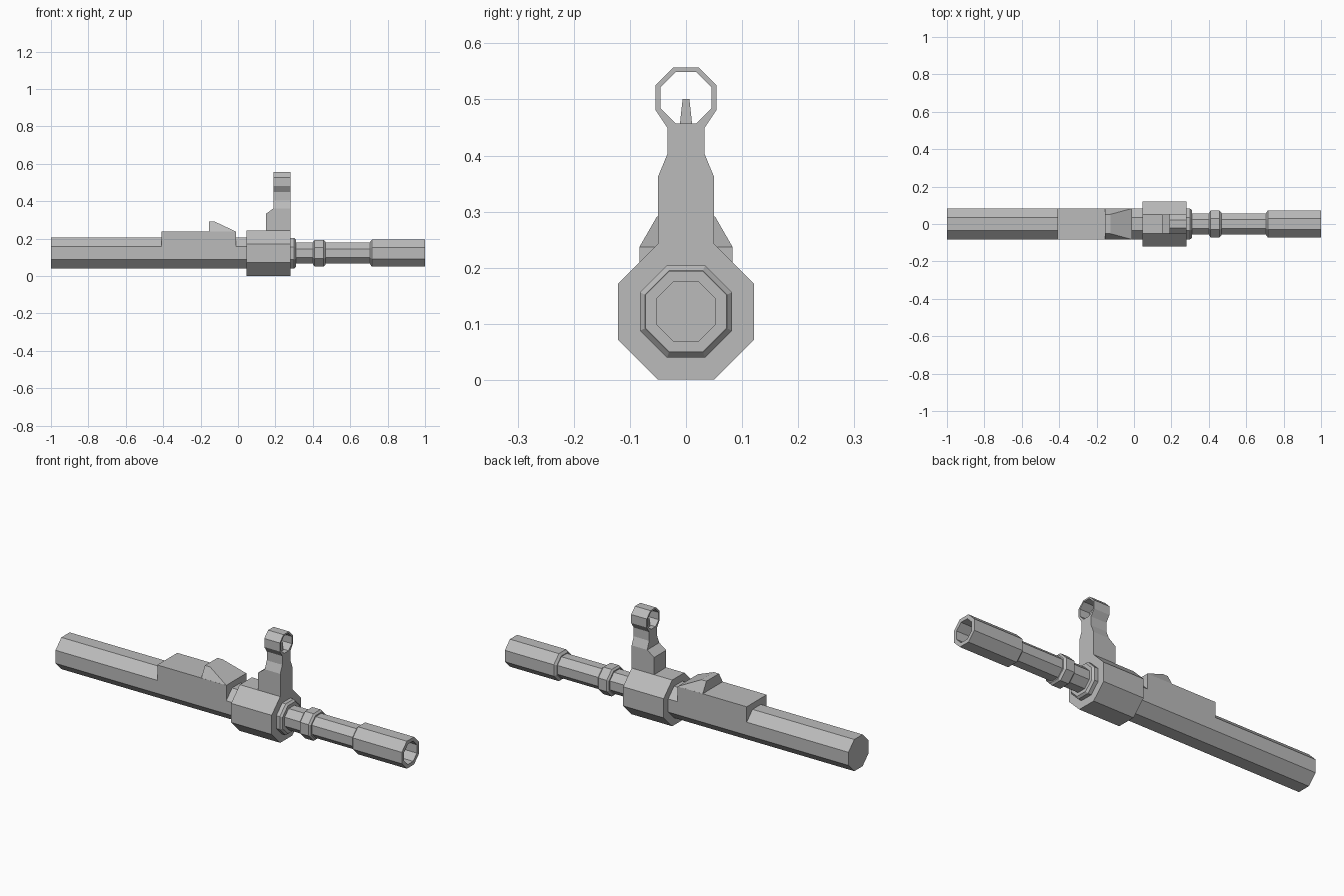
import bpy, bmesh, math

if "Cube" in bpy.data.objects:
    bpy.data.objects.remove(bpy.data.objects["Cube"], do_unlink=True)

grey = bpy.data.materials.new("plain grey")
grey.use_nodes = True
COLOUR = (0.5, 0.5, 0.5, 1)
grey.diffuse_color = COLOUR
grey.node_tree.nodes["Principled BSDF"].inputs["Base Color"].default_value = COLOUR

AXIS_Z = 0.122


def finish(name, bm):
    bmesh.ops.recalc_face_normals(bm, faces=bm.faces)
    mesh = bpy.data.meshes.new(name)
    bm.to_mesh(mesh)
    bm.free()
    mesh.materials.append(grey)
    obj = bpy.data.objects.new(name, mesh)
    bpy.context.scene.collection.objects.link(obj)
    return obj


def octagon(apothem, z=AXIS_Z):
    """Flat-topped octagon as (y, z) points, anticlockwise from the right side."""
    r = apothem / math.cos(math.pi / 8)
    angles = [math.pi / 8 + i * math.pi / 4 for i in range(8)]
    return [(r * math.cos(a), z + r * math.sin(a)) for a in angles]


def loft(name, sections):
    """Join (x, outline) sections along x and cap both ends."""
    bm = bmesh.new()
    rings = [[bm.verts.new((x, y, z)) for y, z in pts] for x, pts in sections]
    for a, b in zip(rings, rings[1:]):
        for i in range(len(a)):
            j = (i + 1) % len(a)
            bm.faces.new((a[i], a[j], b[j], b[i]))
    bm.faces.new(rings[0])
    bm.faces.new(rings[-1])
    return finish(name, bm)


def turned(name, profile):
    return loft(name, [(x, octagon(r)) for x, r in profile])


def extrude_x(name, x0, x1, half_outline):
    """Extrude a mirrored outline, given by its +y half from bottom to top."""
    pts = half_outline + [(-y, z) for y, z in reversed(half_outline)]
    return loft(name, [(x0, pts), (x1, pts)])


# Octagonal tubes along the length
turned("rear_tube", [(-1, 0.083), (0.1, 0.083)])
turned("collar", [(0.045, 0.121), (0.28, 0.121)])
turned("collar_ring", [(0.27, 0.082), (0.3, 0.082), (0.31, 0.073)])
turned("thin_barrel", [(0.3, 0.056), (0.73, 0.056)])
turned("barrel_band", [(0.402, 0.062), (0.41, 0.071), (0.458, 0.071), (0.467, 0.062)])
# Muzzle with a sunken bore
turned("muzzle", [(0.706, 0.06), (0.716, 0.072), (1, 0.072), (1, 0.053), (0.8, 0.053)])

# Block on the tube, its sides flush with the tube
extrude_x("top_block", -0.41, -0.01, [(0.083, 0.156), (0.083, 0.237)])

# Wedge on the block
hump = [(0.083, 0.236), (0.052, 0.291)]
hump_section = hump + [(-y, z) for y, z in reversed(hump)]
low = [(0.083, 0.236), (0.083, 0.237), (-0.083, 0.237), (-0.083, 0.236)]
loft("block_wedge", [(-0.155, hump_section), (-0.125, hump_section), (-0.01, low)])

# Sight post with a stepped heel
extrude_x("sight_post", 0.19, 0.28,
          [(0.05, 0.23), (0.05, 0.362), (0.033, 0.403), (0.033, 0.449)])


def box_side(z_top):
    return [(0.05, 0.23), (0.05, z_top), (-0.05, z_top), (-0.05, 0.23)]


loft("sight_heel", [(0.15, box_side(0.333)), (0.19, box_side(0.362))])

# Sight ring, whose lowest outer corners meet the post
outer = octagon(0.054, 0.503)
outer[5], outer[6] = (-0.033, 0.449), (0.033, 0.449)
inner = octagon(0.0455, 0.503)
bm = bmesh.new()
loops = [[bm.verts.new((x, y, z)) for y, z in pts]
         for x, pts in ((0.19, outer), (0.28, outer), (0.28, inner), (0.19, inner))]
for k in range(4):
    a, b = loops[k], loops[(k + 1) % 4]
    for i in range(8):
        j = (i + 1) % 8
        bm.faces.new((a[i], a[j], b[j], b[i]))
finish("sight_ring", bm)

# Tapered pin inside the ring
extrude_x("sight_pin", 0.215, 0.255, [(0.011, 0.455), (0.006, 0.501)])
